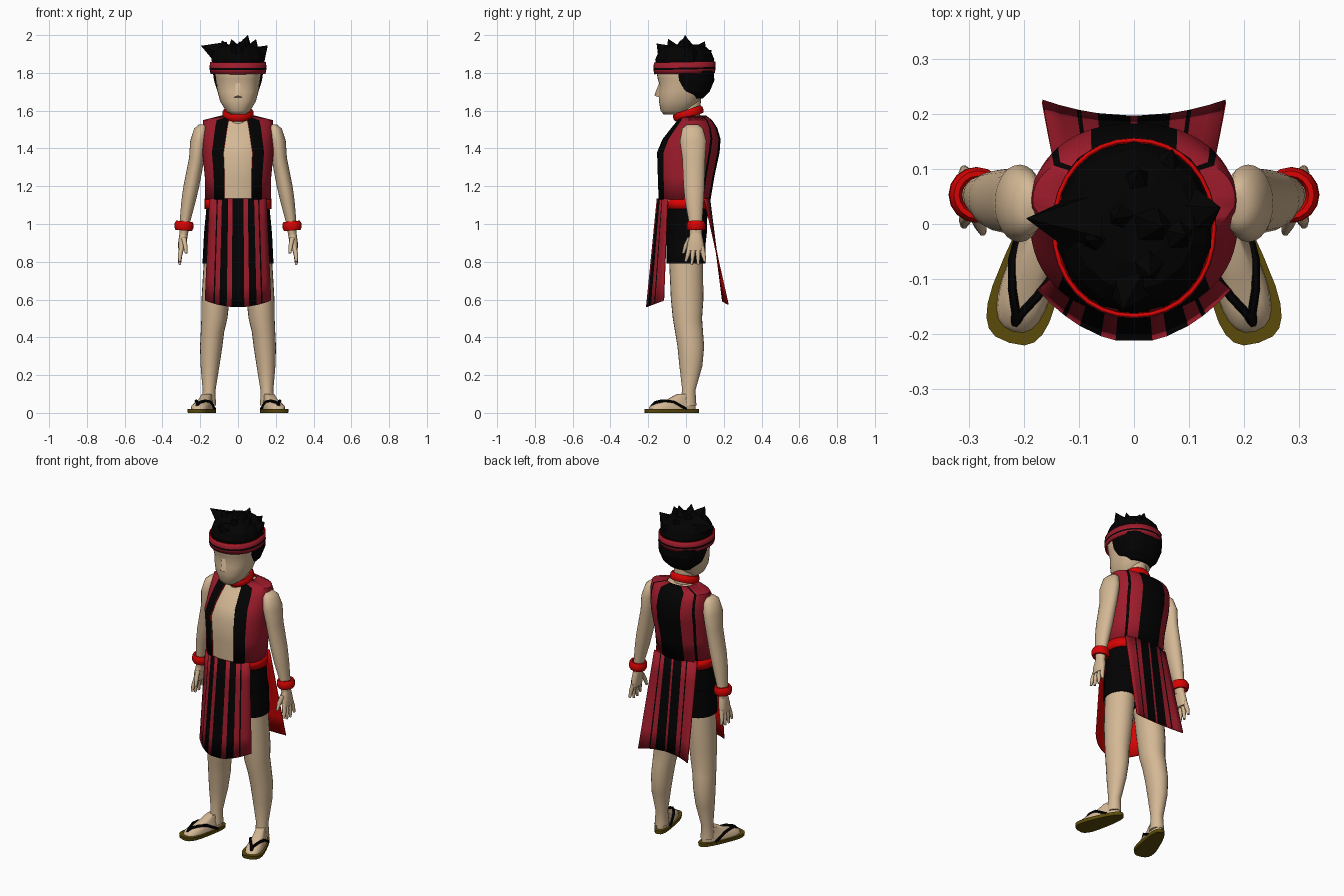
import bpy, math
from mathutils import Vector, Matrix

if "Cube" in bpy.data.objects:
    bpy.data.objects.remove(bpy.data.objects["Cube"])

def mat(name, r, g, b):
    m = bpy.data.materials.new(name)
    m.diffuse_color = (r, g, b, 1)
    m.use_nodes = True
    m.node_tree.nodes["Principled BSDF"].inputs["Base Color"].default_value = m.diffuse_color
    return m

SKIN = mat("skin", 0.66, 0.48, 0.30)
CRIMSON = mat("crimson cloth", 0.34, 0.011, 0.024)
BLACK = mat("black", 0.0006, 0.0006, 0.0006)
RED = mat("bright red", 0.70, 0.001, 0.001)
SOLE = mat("olive sole", 0.105, 0.07, 0.003)

def make(name, verts, faces, mats, ids=None, mirror=False, smooth=True, thick=0):
    me = bpy.data.meshes.new(name)
    me.from_pydata(verts, [], faces)
    ob = bpy.data.objects.new(name, me)
    bpy.context.collection.objects.link(ob)
    for m in mats:
        me.materials.append(m)
    if ids:
        for p, i in zip(me.polygons, ids):
            p.material_index = i
    if smooth:
        bpy.ops.object.select_all(action='DESELECT')
        ob.select_set(True)
        bpy.context.view_layer.objects.active = ob
        bpy.ops.object.shade_smooth_by_angle(angle=math.radians(50))
    if thick:
        s = ob.modifiers.new("thickness", 'SOLIDIFY')
        s.thickness = thick
        s.material_offset = s.material_offset_rim = 2
    if mirror:
        ob.modifiers.new("mirror", 'MIRROR')
    return ob

def loft(name, rings, mats, n=24, p=2.0, cx=0, cap=True, rule=None, fix=None, **kw):
    """rings: (z, half width, front y, back y[, centre x]), bottom to top.
    rule(degrees from front, row) gives a material index, or None for a hole."""
    rings = sorted(rings)
    f = lambda v: math.copysign(abs(v) ** (2 / p), v)
    verts, faces, ids = [], [], []
    for r in rings:
        z, rx, y0, y1 = r[:4]
        x0 = r[4] if len(r) > 4 else cx
        for i in range(n):
            t = 2 * math.pi * i / n
            verts.append(Vector((x0 + rx * f(math.sin(t)),
                                 (y0 + y1) / 2 - (y1 - y0) / 2 * f(math.cos(t)), z)))
    for k in range(len(rings) - 1):
        for i in range(n):
            d = (i + 0.5) * 360 / n
            m = rule(min(d, 360 - d), k) if rule else 0
            if m is None:
                continue
            j = (i + 1) % n
            faces.append((k * n + i, k * n + j, k * n + n + j, k * n + n + i))
            ids.append(m)
    if cap:
        faces += [tuple(reversed(range(n))), tuple(range(len(verts) - n, len(verts)))]
        ids += [0, 0]
    if fix:
        verts = [fix(v) for v in verts]
    return make(name, verts, faces, mats, ids, **kw)

def tube(name, pts, radii, m, n=8, **kw):
    """Round tube through points; a zero radius gives a point."""
    pts = [Vector(q) for q in pts]
    verts, faces = [], []
    for k, q in enumerate(pts):
        d = pts[min(k + 1, len(pts) - 1)] - pts[max(k - 1, 0)]
        rot = d.to_track_quat('Z', 'Y')
        for i in range(n):
            t = 2 * math.pi * i / n
            verts.append(q + rot @ Vector((math.cos(t), math.sin(t), 0)) * max(radii[k], 0.0008))
    for k in range(len(pts) - 1):
        for i in range(n):
            j = (i + 1) % n
            faces.append((k * n + i, k * n + j, k * n + n + j, k * n + n + i))
    faces += [tuple(reversed(range(n))), tuple(range(len(verts) - n, len(verts)))]
    return make(name, verts, faces, [m], **kw)

def ring(name, loc, major, minor, rot, stretch, **kw):
    """Flat-sided band: a torus stretched in height."""
    M = Matrix.Translation(loc) @ Matrix.Rotation(rot[0], 4, 'X') @ Matrix.Rotation(rot[1], 4, 'Y')
    verts, faces, n, s = [], [], 16, 8
    for i in range(n):
        a = 2 * math.pi * i / n
        for j in range(s):
            b = 2 * math.pi * (j + 0.5) / s
            r = major + minor * math.cos(b)
            verts.append(M @ Vector((r * math.cos(a), r * math.sin(a), minor * stretch * math.sin(b))))
            i2, j2 = (i + 1) % n, (j + 1) % s
            faces.append((i * s + j, i2 * s + j, i2 * s + j2, i * s + j2))
    return make(name, verts, faces, [RED], **kw)

CLOTH = [CRIMSON, BLACK, RED, RED]

# Torso and open vest share one profile
body = [(1.13, .175, -.155, .13), (1.25, .176, -.16, .15), (1.38, .189, -.165, .178),
        (1.45, .188, -.135, .183), (1.51, .188, -.085, .165), (1.55, .184, -.05, .138),
        (1.575, .085, -.035, .105)]
loft("torso", [(z - .008, w - .014, a + .014, b - .014) for z, w, a, b in body], [SKIN], n=48, p=2.2)

def vest_rule(d, k):
    if d < 22.5:
        return None
    return 1 if d < 45 or d > 157.5 or 129 < d < 135 else 0

def pinch(v):
    # the front edges draw together towards the neck
    t = min(max((v.z - 1.38) / .17, 0), 1)
    if v.y < .03:
        v.x *= 1 - .55 * t * max(0, 1 - abs(v.x) / .19)
    return v
loft("vest", body, CLOTH, n=64, p=2.2, cap=False, rule=vest_rule, fix=pinch, thick=.007)

# Neck, choker, belt
loft("neck", [(1.5, .062, -.045, .085), (1.58, .056, -.045, .075), (1.68, .058, -.06, .08)], [SKIN])
ring("choker", (0, .012, 1.585), .071, .013, (math.radians(18), 0), 1.75)
loft("belt", [(1.08, .178, -.125, .125), (1.135, .176, -.125, .125)], [RED] * 3, n=32, p=2.3,
     cap=False, thick=.012)

# Skirt panels: striped outside, bright lining
def panel(name, us, black, top, bottom, front):
    rows, cols, verts, faces, ids = 6, len(us), [], [], []
    for r in range(rows):
        t = r / (rows - 1)
        w, yc, ye, zc, ze = (a + (b - a) * t for a, b in zip(top, bottom))
        for u in us:
            verts.append((u * w, yc + (ye - yc) * u * u, zc + (ze - zc) * u * u))
    for r in range(rows - 1):
        for c in range(cols - 1):
            a = r * cols + c
            q = (a, a + cols, a + cols + 1, a + 1)
            faces.append(q if front else q[::-1])
            mid = abs(us[c] + us[c + 1]) / 2
            ids.append(1 if any(lo < mid < hi for lo, hi in black) else 0)
    make(name, verts, faces, CLOTH, ids, thick=.006)

half = [.19, .34, .56, .70, .74, .86, 1]
panel("front_skirt_panel", [-u for u in half[::-1]] + half, [(-1, .19), (.34, .56), (.70, .74)],
      (.152, -.157, -.10, 1.135, 1.135), (.176, -.215, -.12, .56, .595), True)
half = [.04, .4, .58, .63, .82, 1]
panel("back_skirt_panel", [-u for u in half[::-1]] + half, [(.04, .4), (.58, .63)],
      (.145, .128, .10, 1.135, 1.135), (.166, .197, .226, .59, .575), False)

# Shorts
loft("shorts_hips", [(.86, .172, -.095, .10), (.95, .18, -.11, .11), (1.11, .165, -.115, .115)],
     [BLACK], n=32, p=2.3)
loft("shorts_leg", [(.79, .09, -.103, .103, .098), (.95, .086, -.105, .105, .094)], [BLACK], mirror=True)

# Legs
loft("leg", [(.82, .08, -.09, .09, .1), (.6, .074, -.08, .092, .119), (.5, .069, -.07, .085, .125),
             (.43, .062, -.058, .09, .135), (.35, .059, -.045, .096, .142), (.25, .05, -.035, .087, .148),
             (.12, .034, -.02, .05, .153), (.04, .038, -.035, .055, .155)], [SKIN], mirror=True)

# Feet and sandals, turned outward
TURN = Matrix.Translation((.160, 0, 0)) @ Matrix.Rotation(.30, 4, 'Z')
def foot(v):
    return TURN @ Vector((v.x * (1 - 2 * (v.y + .08)), v.y, v.z))
loft("sandal_sole", [(0, .053, -.224, .072), (.02, .055, -.226, .072)], [SOLE], p=2.9, fix=foot, mirror=True)
loft("foot", [(.018, .045, -.205, .052), (.036, .044, -.198, .054), (.05, .04, -.165, .052),
              (.07, .034, -.105, .05), (.1, .03, -.05, .05)], [SKIN], p=2.5, fix=foot, mirror=True)
for s, side in ((1, "outer"), (-1, "inner")):
    path = [(0, -.19, .035), (s * .004, -.17, .055), (s * .022, -.13, .064),
            (s * .039, -.08, .059), (s * .049, -.01, .02)]
    tube(side + "_sandal_strap", [foot(Vector(q)) for q in path], [.008] * 5, BLACK, n=6, mirror=True)

# Arms, bracelets and hands
loft("arm", [(1.527, .018, .005, .065, .188), (1.505, .036, -.02, .09, .196), (1.44, .045, -.033, .108, .208),
             (1.35, .041, -.02, .102, .218), (1.2, .042, -.013, .098, .247), (1.12, .038, -.005, .094, .262),
             (1.0, .027, .017, .085, .283), (.94, .022, .02, .084, .288)], [SKIN], mirror=True)
ring("bracelet", (.286, .053, .99), .039, .0125, (0, math.radians(-5)), 2.1, mirror=True)
loft("palm", [(.86, .018, .008, .094, .298), (.9, .023, .008, .094, .294), (.95, .022, .022, .084, .288)],
     [SKIN], n=16, p=2.4, mirror=True)
for i, (tip, z) in enumerate(((-.002, .80), (.03, .785), (.064, .785), (.1, .80))):
    y = .019 + i * .022
    tube(f"finger_{i + 1}", [(.297, y, .88), (.307, (y + tip) / 2, .835), (.309, tip, z)],
         [.013, .012, .007], SKIN, mirror=True)
tube("thumb", [(.287, .02, .925), (.279, -.002, .885), (.275, -.015, .845)], [.014, .012, .007], SKIN, mirror=True)

# Head and nose
loft("head", [(1.58, .04, -.118, -.01), (1.60, .065, -.135, .03), (1.65, .095, -.143, .07),
              (1.70, .108, -.144, .10), (1.735, .113, -.14, .12), (1.77, .118, -.15, .13),
              (1.82, .125, -.158, .14), (1.89, .11, -.12, .12)], [SKIN], n=32, p=2.3)
make("nose", [(-.012, -.135, 1.765), (.012, -.135, 1.765), (-.03, -.135, 1.668), (.03, -.135, 1.668),
              (0, -.168, 1.68)], [(0, 4, 1), (0, 2, 4), (1, 4, 3), (2, 3, 4), (0, 1, 3, 2)], [SKIN])

# Headband with a thin dark stripe, slightly higher at the back
def tilt(v):
    return Vector((v.x, v.y, v.z - .004 + .02 * v.y))
loft("headband", [(1.80, .146, -.168, .152), (1.822, .15, -.172, .157), (1.832, .15, -.172, .157),
                  (1.862, .149, -.17, .156)], CLOTH, n=32, p=2.1, cap=False,
     rule=lambda d, k: int(k == 1), fix=tilt, thick=.007)

# Hair: back of head, crown and spikes
loft("back_hair", [(1.665, .07, 0, .09), (1.70, .108, -.078, .125), (1.76, .127, -.09, .15),
                   (1.812, .134, -.10, .148)], [BLACK], n=24, p=2.6, smooth=False)
loft("crown_hair", [(1.83, .136, -.156, .14), (1.87, .144, -.163, .15), (1.905, .135, -.148, .136),
                    (1.935, .11, -.12, .11), (1.95, .06, -.07, .06)], [BLACK], n=14, smooth=False)
spikes = [(-.08, 0, 1.90, -.195, .01, 1.943), (-.05, -.02, 1.88, -.085, -.03, 1.972),
          (-.01, .02, 1.88, -.035, .01, 1.978), (.02, 0, 1.89, .052, -.005, 2.0),
          (.06, -.02, 1.88, .095, -.02, 1.978), (.09, .02, 1.88, .157, .03, 1.945),
          (0, -.09, 1.89, -.02, -.155, 1.955), (.02, -.05, 1.88, .03, -.095, 1.98),
          (0, .05, 1.88, .01, .1, 1.967), (.04, .07, 1.87, .07, .135, 1.92)]
for i, s in enumerate(spikes):
    tube(f"hair_spike_{i + 1}", [s[:3], s[3:]], [.072, 0], BLACK, n=5, smooth=False)
